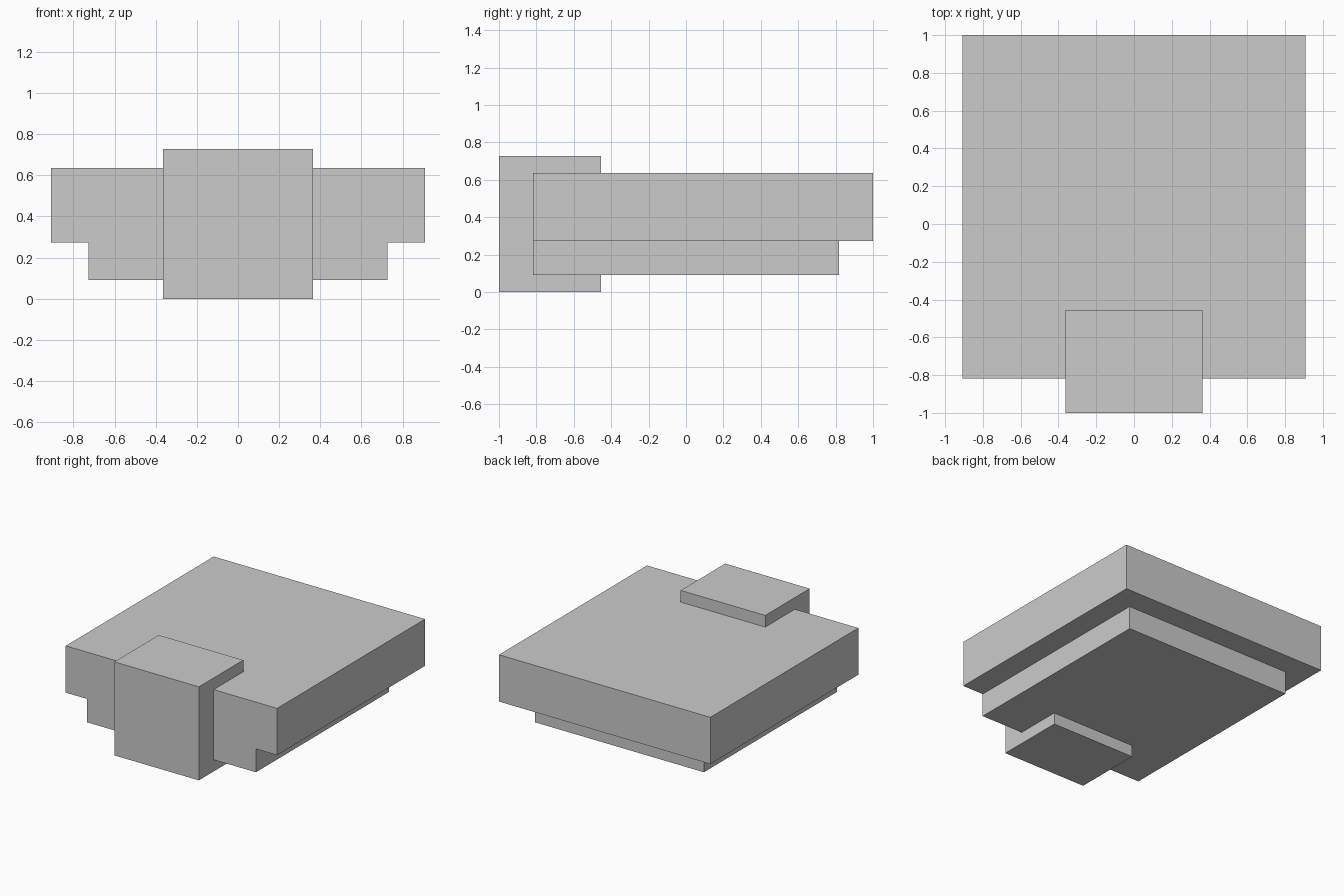
import bpy

default_cube = bpy.data.objects.get("Cube")
if default_cube:
    bpy.data.objects.remove(default_cube, do_unlink=True)

UNIT = 1 / 11  # the whole shape sits on an 11-step module

# One plain grey for every part
grey = bpy.data.materials.new("plain_grey")
grey.use_nodes = True
colour = (0.6, 0.6, 0.6, 1)
grey.diffuse_color = colour
grey.node_tree.nodes["Principled BSDF"].inputs["Base Color"].default_value = colour


def box(name, low, high):
    """Flat-sided box between two corners, given in module units."""
    centre = [(a + b) / 2 * UNIT for a, b in zip(low, high)]
    bpy.ops.mesh.primitive_cube_add(size=1, location=centre)
    part = bpy.context.object
    part.name = part.data.name = name
    part.scale = [(b - a) * UNIT for a, b in zip(low, high)]
    bpy.ops.object.transform_apply(location=False, rotation=False, scale=True)
    part.data.materials.append(grey)
    return part


# Wide slab, narrower slab beneath it, and the block at the front
box("upper_slab", (-10, -9, 3), (10, 11, 7))
box("lower_slab", (-8, -9, 1), (8, 9, 3))
box("front_block", (-4, -11, 0), (4, -5, 8))
